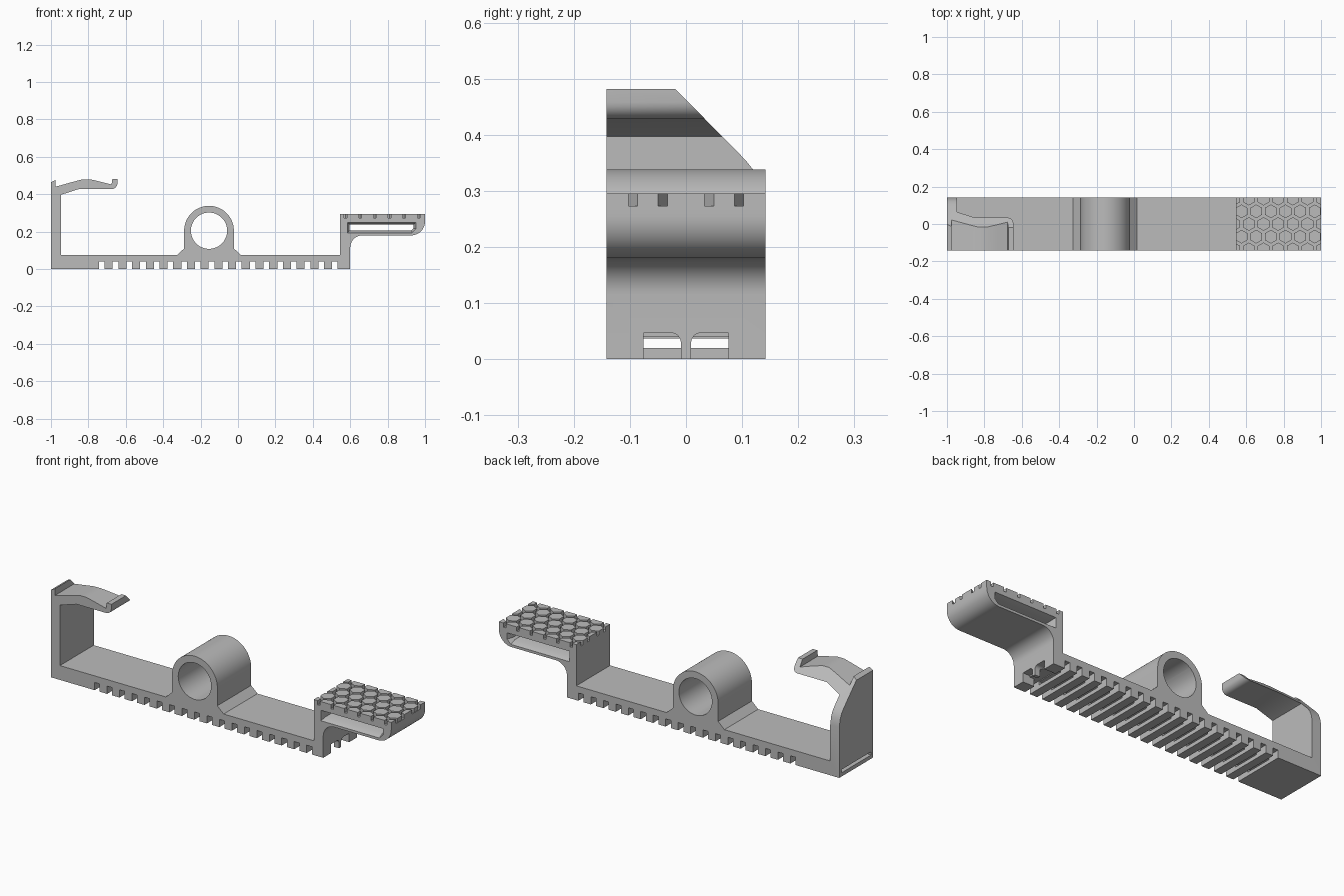
import bpy, bmesh
from math import sin, cos, pi, radians, sqrt
from mathutils import Vector

cube = bpy.data.objects.get("Cube")
if cube:
    bpy.data.objects.remove(cube, do_unlink=True)

HALF = 0.142          # half the width along y
TOP = 0.295           # top of the thumb pad
GROOVE = 0.273        # floor of the pad grooves

grey = bpy.data.materials.new("grey plastic")
grey.use_nodes = True
grey.diffuse_color = (0.5, 0.5, 0.5, 1)
grey.node_tree.nodes["Principled BSDF"].inputs["Base Color"].default_value = (0.5, 0.5, 0.5, 1)


def make(name, bm):
    bmesh.ops.recalc_face_normals(bm, faces=bm.faces)
    mesh = bpy.data.meshes.new(name)
    bm.to_mesh(mesh)
    bm.free()
    mesh.materials.append(grey)
    obj = bpy.data.objects.new(name, mesh)
    bpy.context.collection.objects.link(obj)
    return obj


def prism(bm, points, offset):
    """Add a closed outline swept along offset."""
    face = bm.faces.new([bm.verts.new(p) for p in points])
    swept = bmesh.ops.extrude_face_region(bm, geom=[face], use_keep_orig=True)
    verts = [g for g in swept["geom"] if isinstance(g, bmesh.types.BMVert)]
    bmesh.ops.translate(bm, verts=verts, vec=offset)


def box(bm, x0, x1, y0, y1, z0, z1):
    prism(bm, [(x0, y0, z0), (x1, y0, z0), (x1, y1, z0), (x0, y1, z0)], Vector((0, 0, z1 - z0)))


def arc(cx, cz, r, start, end, steps):
    angles = [radians(start + (end - start) * i / steps) for i in range(steps + 1)]
    return [(cx + r * cos(a), cz + r * sin(a)) for a in angles]


def boolean(obj, bm, operation="DIFFERENCE"):
    cutter = make("cutter", bm)
    cutter.hide_render = True
    bpy.context.view_layer.objects.active = obj
    mod = obj.modifiers.new("cut", "BOOLEAN")
    mod.operation, mod.object, mod.solver = operation, cutter, "EXACT"
    bpy.ops.object.modifier_apply(modifier=mod.name)
    bpy.data.objects.remove(cutter, do_unlink=True)


# Body: base bar, hook, tube housing and pad arm in one side profile
tube_x, tube_z, tube_r = -0.155, 0.205, 0.133
profile = [(-1, 0), (0.6, 0)]
profile += arc(0.665, 0.115, 0.065, 180, 90, 10)
profile += arc(0.925, 0.255, 0.075, -90, 0, 10)
profile += [(1, GROOVE), (0.545, GROOVE), (0.545, 0.076), (0.015, 0.076), (-0.022, 0.11)]
profile += arc(tube_x, tube_z, tube_r, 0, 180, 40)
profile += [(-0.288, 0.11), (-0.325, 0.076), (-0.947, 0.076), (-0.947, 0.397), (-0.85, 0.428)]
profile += arc(-0.675, 0.458, 0.03, -90, 0, 6)
profile += [(-0.645, 0.482), (-0.672, 0.482), (-0.676, 0.452)]
profile += [(-0.73, 0.466), (-0.79, 0.48), (-0.83, 0.48), (-0.88, 0.467), (-0.977, 0.44)]
profile += [(-0.977, 0.476), (-1, 0.464)]
bm = bmesh.new()
prism(bm, [(x, -HALF, z) for x, z in profile], Vector((0, 2 * HALF, 0)))
body = make("clip_body", bm)

# Round bore through the tube
bm = bmesh.new()
prism(bm, [(x, -0.3, z) for x, z in arc(tube_x, tube_z, 0.097, 0, 360, 48)[:-1]], Vector((0, 0.6, 0)))
boolean(body, bm)

# Slanted back corner of the hook and its post
bm = bmesh.new()
corner = [(-0.04, 0.503), (0.105, 0.356), (0.122, 0.335), (0.134, 0.31), (HALF, 0.27), (0.3, 0.27), (0.3, 0.6), (-0.04, 0.6)]
prism(bm, [(-1.1, y, z) for y, z in corner], Vector((0.6, 0, 0)))
boolean(body, bm)

# Row of notches under the base
bm = bmesh.new()
for i in range(18):
    x = -0.728 + 0.0733 * i
    box(bm, x - 0.015, x + 0.015, -0.3, 0.3, -0.1, 0.041)
boolean(body, bm)

# Strap channel along the base, open underneath at the end
bm = bmesh.new()
box(bm, -1.1, 0.56, -0.076, 0.076, 0.02, 0.037)
boolean(body, bm)
bm = bmesh.new()
box(bm, -1.1, -0.975, -0.125, 0.125, 0.02, 0.037)
boolean(body, bm)
bm = bmesh.new()
box(bm, 0.525, 0.57, -0.076, 0.076, -0.1, 0.04)
boolean(body, bm)

# Two end openings with rounded inner corners, leaving a central pillar
bm = bmesh.new()
for side in (-1, 1):
    opening = [(0.009, -0.1), (0.076, -0.1), (0.076, 0.047)] + arc(0.027, 0.029, 0.018, 90, 180, 6)
    prism(bm, [(0.56, side * y, z) for y, z in opening], Vector((0.1, 0, 0)))
boolean(body, bm)

# Pad slot, flared at both faces
bm = bmesh.new()
rings = []
for y, grow in ((-HALF - 0.01, 1.3), (-HALF + 0.03, 0), (HALF - 0.03, 0), (HALF + 0.01, 1.3)):
    x0, x1, z0, z1 = 0.596 - 0.01 * grow, 0.938 + 0.014 * grow, 0.207 - 0.014 * grow, 0.239 + 0.01 * grow
    cut = 0.01 + 0.012 * grow
    ring = [(x0, z0), (x1 - cut, z0), (x1, z0 + cut), (x1, z1), (x0, z1)]
    rings.append([bm.verts.new((x, y, z)) for x, z in ring])
for a, b in zip(rings, rings[1:]):
    for i in range(len(a)):
        j = (i + 1) % len(a)
        bm.faces.new((a[i], a[j], b[j], b[i]))
bm.faces.new(rings[0])
bm.faces.new(rings[-1])
boolean(body, bm)

# Hexagon grip tiles, trimmed to the pad outline
pitch = 0.0783
radius = (pitch - 0.015) / sqrt(3)
bm = bmesh.new()
for row in range(-2, 3):
    for col in range(-1, 7):
        cx = 0.575 + pitch * (col + (0.5 if row % 2 == 0 else 0))
        cy = row * pitch * sqrt(3) / 2
        hexagon = [(cx + radius * sin(k * pi / 3), cy + radius * cos(k * pi / 3), GROOVE - 0.006) for k in range(6)]
        prism(bm, hexagon, Vector((0, 0, TOP - GROOVE + 0.006)))
tiles = make("grip_tiles", bm)
bm = bmesh.new()
box(bm, 0.545, 1, -HALF, HALF, 0.2, 0.4)
boolean(tiles, bm, "INTERSECT")

# Smooth curved faces, keep edges sharp
for obj in (body, tiles):
    bpy.ops.object.select_all(action="DESELECT")
    obj.select_set(True)
    bpy.context.view_layer.objects.active = obj
    bpy.ops.object.shade_smooth_by_angle(angle=radians(25))
